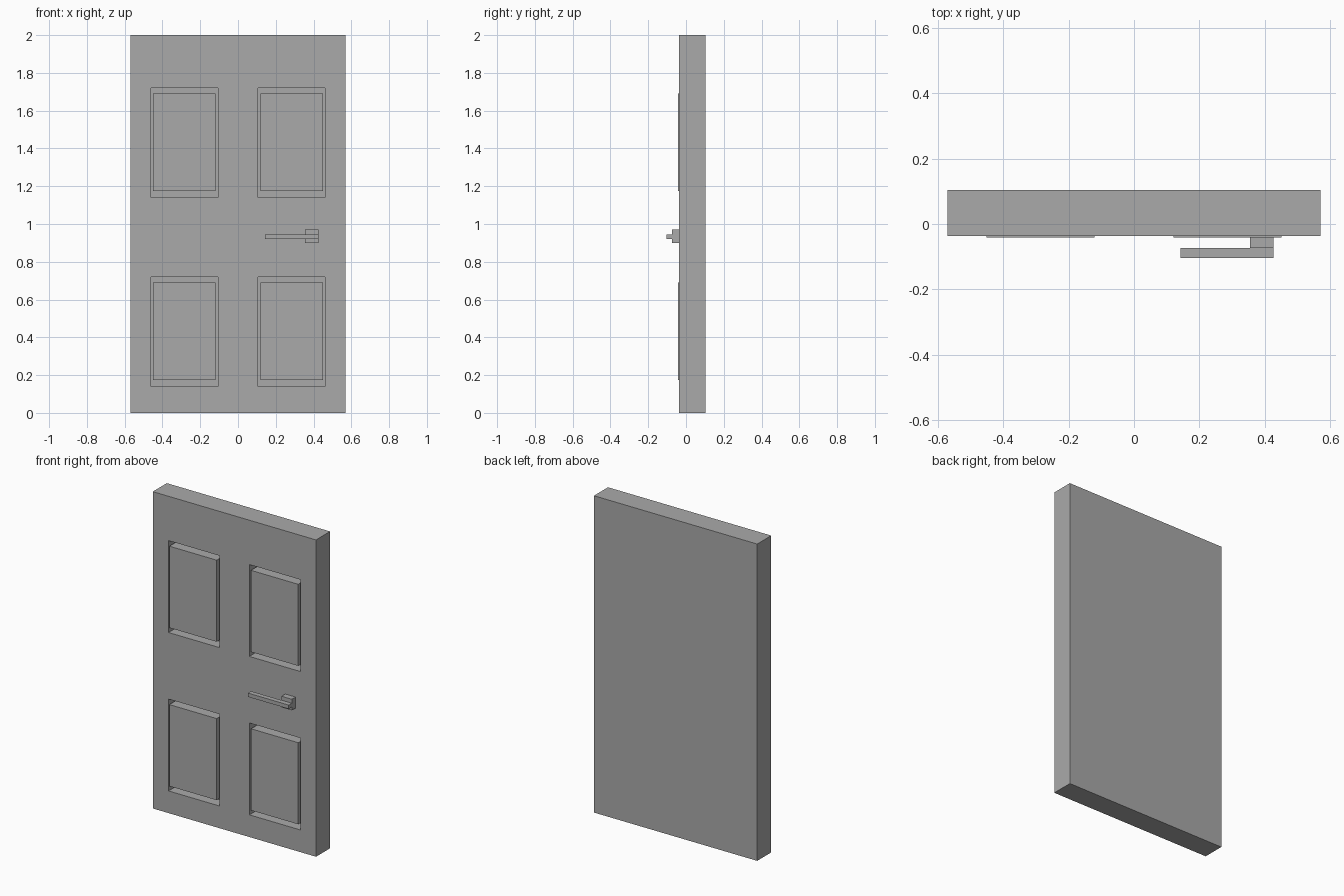
import bpy
import bmesh

cube = bpy.data.objects.get("Cube")
if cube:
    bpy.data.objects.remove(cube, do_unlink=True)

grey = bpy.data.materials.new("plain_grey")
grey.use_nodes = True
grey.diffuse_color = (0.4, 0.4, 0.4, 1)
grey.node_tree.nodes["Principled BSDF"].inputs["Base Color"].default_value = (0.4, 0.4, 0.4, 1)

FRONT, BACK = -0.036, 0.104
PROUD = 0.006
DEPTH = 0.07


def finish(name, bm):
    bmesh.ops.recalc_face_normals(bm, faces=bm.faces)
    mesh = bpy.data.meshes.new(name)
    bm.to_mesh(mesh)
    bm.free()
    mesh.materials.append(grey)
    obj = bpy.data.objects.new(name, mesh)
    bpy.context.collection.objects.link(obj)
    return obj


def box(name, xs, ys, zs):
    bm = bmesh.new()
    bmesh.ops.create_cube(bm, size=1)
    for v in bm.verts:
        v.co = [(a + b) / 2 + (b - a) * c for (a, b), c in zip((xs, ys, zs), v.co)]
    return finish(name, bm)


# Door slab: front face laid out as a grid so the four recesses can be pushed in
bm = bmesh.new()
xs = (-0.57, -0.46, -0.105, 0.105, 0.46, 0.57)
zs = (0, 0.14, 0.72, 1.14, 1.72, 2)
grid = [[bm.verts.new((x, FRONT, z)) for x in xs] for z in zs]
cells = {}
for j in range(len(zs) - 1):
    for i in range(len(xs) - 1):
        cells[i, j] = bm.faces.new((grid[j][i], grid[j][i + 1],
                                    grid[j + 1][i + 1], grid[j + 1][i]))

# Sides and back of the slab
rim = [e for e in bm.edges if e.is_boundary]
new = bmesh.ops.extrude_edge_only(bm, edges=rim)["geom"]
bmesh.ops.translate(bm, vec=(0, BACK - FRONT, 0),
                    verts=[g for g in new if isinstance(g, bmesh.types.BMVert)])
bmesh.ops.holes_fill(bm, edges=[e for e in bm.edges if e.is_boundary])

# Recesses around the panels
for i in (1, 3):
    for j in (1, 3):
        new = bmesh.ops.extrude_discrete_faces(bm, faces=[cells[i, j]])["faces"]
        bmesh.ops.translate(bm, vec=(0, DEPTH, 0), verts=new[0].verts)
finish("door_slab", bm)

# Raised panels standing in the recesses, slightly proud of the slab
for side, x in (("right", -0.285), ("left", 0.285)):
    for level, z in (("lower", 0.175), ("upper", 1.175)):
        box(f"{level}_{side}_panel", (x - 0.165, x + 0.165),
            (FRONT - PROUD, FRONT + DEPTH), (z, z + 0.515))

# Handle
box("handle_mount", (0.355, 0.427), (-0.073, FRONT), (0.9, 0.97))
box("handle_lever", (0.142, 0.427), (-0.104, -0.073), (0.921, 0.945))
